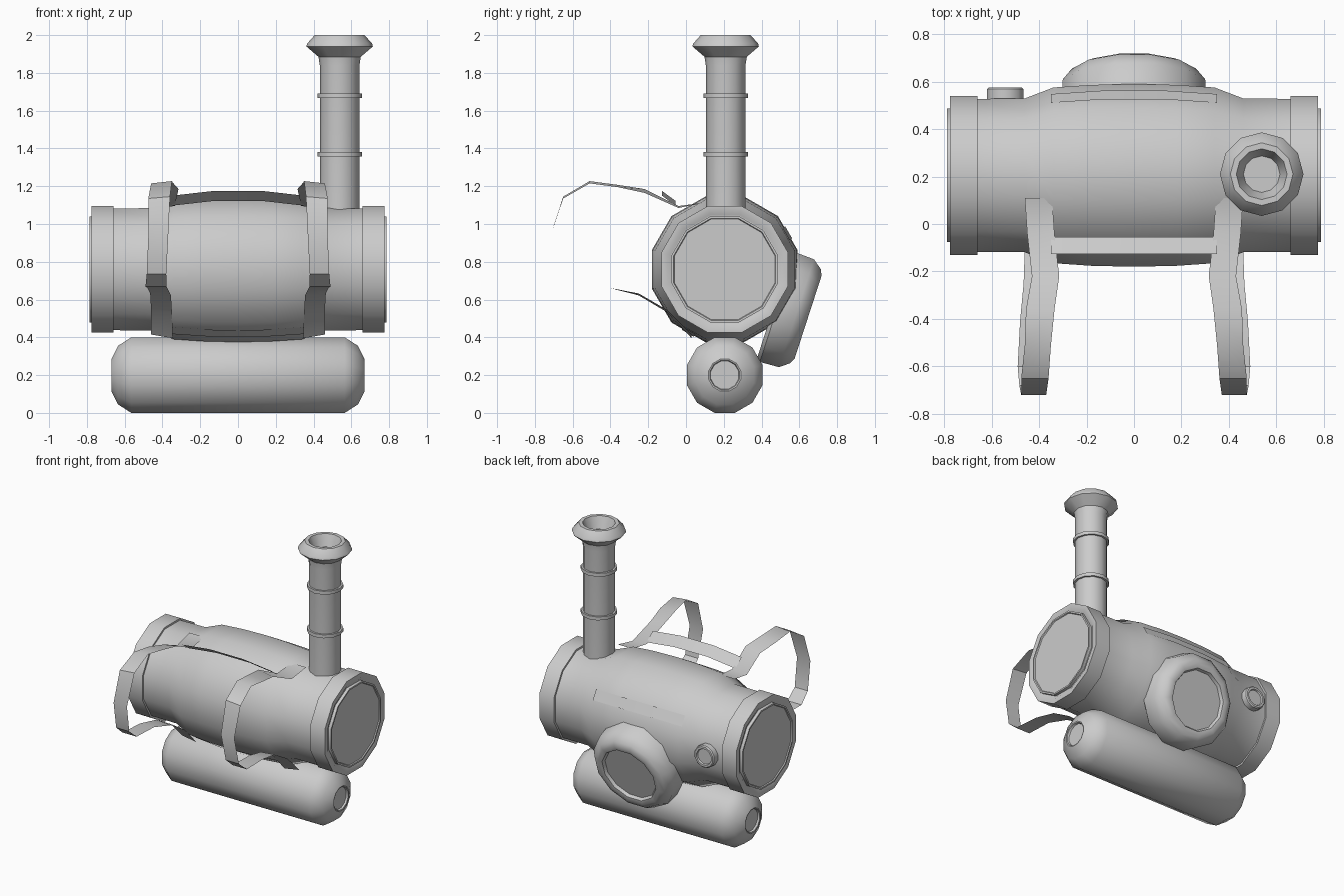
import bpy, bmesh
from math import sin, cos, pi, radians
from mathutils import Matrix, Vector

if "Cube" in bpy.data.objects:
    bpy.data.objects.remove(bpy.data.objects["Cube"])

CY, CZ = 0.205, 0.76          # barrel axis


def finish(name, bm, recalc=True):
    if recalc:
        bmesh.ops.recalc_face_normals(bm, faces=bm.faces)
    me = bpy.data.meshes.new(name)
    bm.to_mesh(me)
    bm.free()
    ob = bpy.data.objects.new(name, me)
    bpy.context.collection.objects.link(ob)
    bpy.ops.object.select_all(action='DESELECT')
    ob.select_set(True)
    bpy.context.view_layer.objects.active = ob
    bpy.ops.object.shade_smooth_by_angle(angle=radians(38))
    return ob


def lathe(name, profile, matrix, flats=True, n=12):
    """Turn (height, radius) points about local z; flats: radius is to the flat."""
    bm = bmesh.new()
    k, ph = (1 / cos(pi / n), 0.5) if flats else (1, 0)
    rings = []
    for h, r in profile:
        rings.append([bm.verts.new(matrix @ Vector((r * k * cos(2 * pi * (i + ph) / n),
                                                    r * k * sin(2 * pi * (i + ph) / n), h)))
                      for i in range(n)])
    for a, b in zip(rings, rings[1:]):
        for i in range(n):
            j = (i + 1) % n
            bm.faces.new((a[i], a[j], b[j], b[i]))
    bm.faces.new(rings[0])
    bm.faces.new(rings[-1])
    return finish(name, bm)


def mirrored(half):
    return [(-h, r) for h, r in reversed(half) if h > 0] + half


def ribbon(name, pairs):
    """Thin sheet between two edges given as pairs of points."""
    bm = bmesh.new()
    vs = [(bm.verts.new(a), bm.verts.new(b)) for a, b in pairs]
    for p, q in zip(vs, vs[1:]):
        bm.faces.new((p[0], p[1], q[1], q[0]))
    return finish(name, bm)


def along_x(y, z):
    return Matrix.Translation((0, y, z)) @ Matrix.Rotation(pi / 2, 4, 'Y')


# Main barrel with bulged middle
lathe("barrel", mirrored([(0, .385), (.18, .381), (.34, .37), (.46, .324), (.68, .322)]),
      along_x(CY, CZ))

# End caps with raised disc inside a groove
for s, side in ((1, "right"), (-1, "left")):
    prof = [(.66, .32), (.66, .335), (.775, .335), (.775, .302), (.765, .287),
            (.765, .281), (.787, .281), (.787, .27), (.78, .266)]
    lathe("end_cap_" + side, [(s * h, r) for h, r in prof], along_x(CY, CZ))

# Lower tank
lathe("lower_tank", mirrored([(0, .2), (.565, .2), (.635, .155), (.67, .085),
                              (.668, .078), (.655, .074)]), along_x(CY, .2))

# Tilted round housing on the back
lathe("back_housing", [(-.02, .29), (0, .305), (.105, .3), (.155, .262), (.17, .23),
                       (.165, .2), (.145, .19)],
      Matrix.Translation((0, .485, .56)) @ Matrix.Rotation(radians(-108), 4, 'X'))

# Small button on the back
lathe("back_button", [(0, .077), (.118, .077), (.125, .07), (.125, .056), (.115, .052)],
      Matrix.Translation((-.543, .45, CZ)) @ Matrix.Rotation(-pi / 2, 4, 'X'))

# Chimney with flared hollow top and two rings
at_chimney = Matrix.Translation((.538, CY + .005, 0))
lathe("chimney", [(1.0, .105), (1.84, .105), (1.885, .112), (1.94, .176), (1.955, .172),
                  (2.0, .132), (2.0, .107), (1.92, .077)], at_chimney, flats=False)
for i, z in enumerate((1.37, 1.68)):
    lathe(f"chimney_ring_{i + 1}", [(z - .012, .1), (z - .012, .118), (z + .012, .118),
                                    (z + .012, .1)], at_chimney, flats=False)

# Shoulder straps: y, z, inner x, outer x, rise of the inner edge
strap = [(.11, 1.115, .345, .46, .0), (-.04, 1.085, .335, .45, .01),
         (-.22, 1.165, .315, .43, .02), (-.36, 1.195, .335, .455, .012),
         (-.51, 1.215, .35, .46, .012), (-.65, 1.135, .36, .475, .01),
         (-.72, .93, .37, .475, 0), (-.68, .735, .38, .483, 0),
         (-.6, .668, .378, .49, 0), (-.41, .663, .375, .48, 0),
         (-.25, .632, .355, .465, -.01), (-.1, .545, .35, .46, -.012),
         (.03, .415, .345, .46, -.02)]
for s, side in ((1, "right"), (-1, "left")):
    ribbon("shoulder_strap_" + side,
           [((s * xi, y, z + d), (s * xo, y, z)) for y, z, xi, xo, d in strap])

# Upper cross bar linking the straps, standing clear of the barrel
arch = [(-.35, -.025), (-.13, 0), (.13, 0), (.35, -.025)]
ribbon("upper_cross_bar", [((x, -.127, 1.175 + d), (x, -.055, 1.122 + d)) for x, d in arch])


# Cross bands lying on the barrel
def band(name, angle):
    a = radians(angle)
    out, tan = Vector((0, cos(a), sin(a))), Vector((0, -sin(a), cos(a)))
    pairs = []
    for x, r in ((-.35, .374), (-.13, .391), (.13, .391), (.35, .374)):
        c = Vector((x, CY, CZ)) + out * r
        pairs.append((c - tan * .037, c + tan * .037))
    ribbon(name, pairs)


band("back_cross_band", 30)
band("lower_cross_band", 240)
